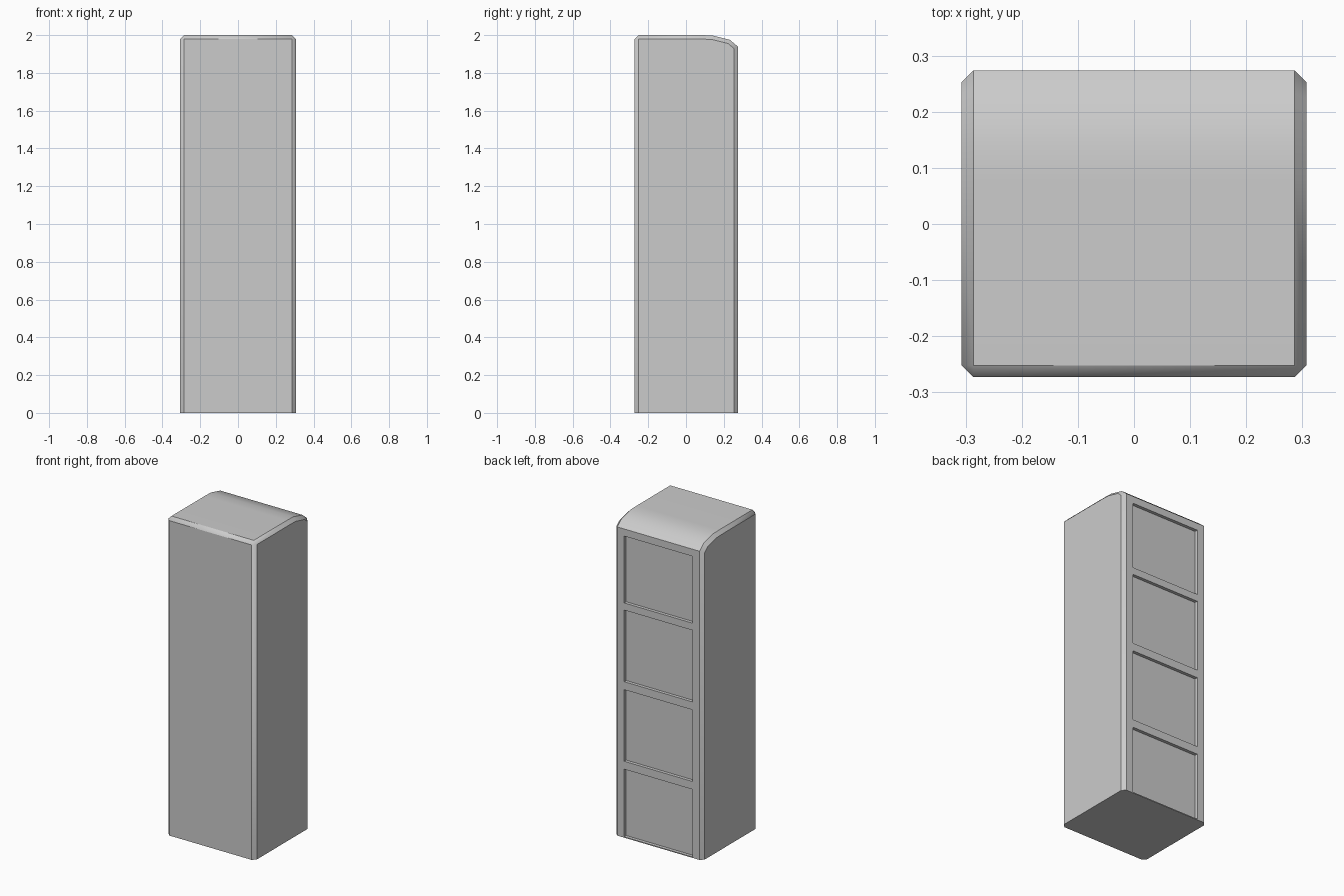
import bpy, bmesh, math

if "Cube" in bpy.data.objects:
    bpy.data.objects.remove(bpy.data.objects["Cube"])

HALF_W, BACK, FRONT, CHAMFER = 0.307, 0.274, -0.273, 0.021

# Cabinet body: side profile (y, z) extruded across x
profile = [(FRONT, 0), (BACK, 0), (BACK, 1.94), (0.232, 1.975),
           (0.14, 1.998), (0.08, 2.0), (FRONT, 2.0)]
bm = bmesh.new()
face = bm.faces.new([bm.verts.new((-HALF_W, y, z)) for y, z in profile])
ext = bmesh.ops.extrude_face_region(bm, geom=[face])
moved = [v for v in ext["geom"] if isinstance(v, bmesh.types.BMVert)]
bmesh.ops.translate(bm, verts=moved, vec=(2 * HALF_W, 0, 0))
bmesh.ops.recalc_face_normals(bm, faces=bm.faces)


# Chamfer the rims of both sides and the front top edge, not the base
def wants_chamfer(edge):
    a, b = (v.co for v in edge.verts)
    if max(a.z, b.z) < 0.01:
        return False
    side_rim = abs(a.x - b.x) < 1e-4
    front_top = min(a.z, b.z) > 1.99 and max(a.y, b.y) < FRONT + 0.01
    return side_rim or front_top


bmesh.ops.bevel(bm, geom=[e for e in bm.edges if wants_chamfer(e)],
                offset=CHAMFER, offset_type='OFFSET', segments=1,
                profile=0.5, affect='EDGES', clamp_overlap=True)
bmesh.ops.recalc_face_normals(bm, faces=bm.faces)
mesh = bpy.data.meshes.new("cabinet_body")
bm.to_mesh(mesh)
bm.free()
body = bpy.data.objects.new("cabinet_body", mesh)
bpy.context.collection.objects.link(body)

# Four shallow recessed panels on the back
DEPTH = 0.02
bm = bmesh.new()
for z0, z1 in [(0.006, 0.43), (0.48, 0.93), (0.98, 1.43), (1.475, 1.895)]:
    box = bmesh.ops.create_cube(bm, size=1)["verts"]
    bmesh.ops.scale(bm, verts=box, vec=(0.476, 2 * DEPTH, z1 - z0))
    bmesh.ops.translate(bm, verts=box, vec=(0, BACK, (z0 + z1) / 2))
cut_mesh = bpy.data.meshes.new("panel_cutter")
bm.to_mesh(cut_mesh)
bm.free()
cutter = bpy.data.objects.new("panel_cutter", cut_mesh)
bpy.context.collection.objects.link(cutter)
cutter.hide_render = True

mod = body.modifiers.new("panel_recesses", 'BOOLEAN')
mod.operation, mod.object, mod.solver = 'DIFFERENCE', cutter, 'EXACT'
bpy.context.view_layer.objects.active = body
body.select_set(True)
bpy.ops.object.modifier_apply(modifier=mod.name)
bpy.data.objects.remove(cutter)

# Smooth only the rounded back top
bpy.ops.object.shade_smooth_by_angle(angle=math.radians(40))
